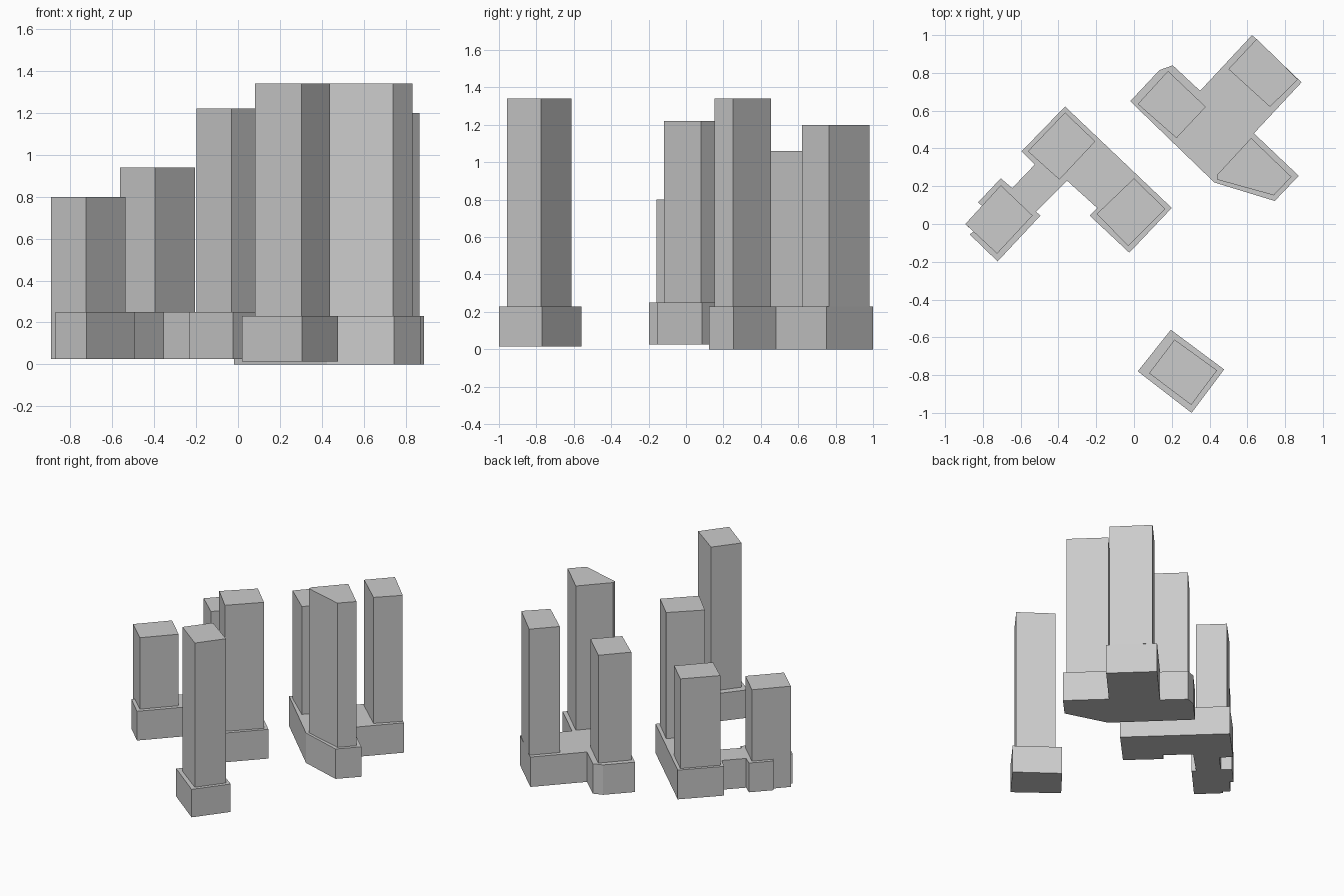
import bpy
import bmesh


def prism(name, outline, z0, z1):
    """Extrude a plan outline into a closed flat-faced block."""
    bm = bmesh.new()
    base = bm.faces.new([bm.verts.new((x, y, z0)) for x, y in outline])
    top = bmesh.ops.extrude_face_region(bm, geom=[base], use_keep_orig=True)
    verts = [g for g in top["geom"] if isinstance(g, bmesh.types.BMVert)]
    bmesh.ops.translate(bm, verts=verts, vec=(0, 0, z1 - z0))
    bmesh.ops.recalc_face_normals(bm, faces=bm.faces[:])
    mesh = bpy.data.meshes.new(name)
    bm.to_mesh(mesh)
    bm.free()
    obj = bpy.data.objects.new(name, mesh)
    bpy.context.collection.objects.link(obj)
    return obj


def block(name, base, roof, podium, towers):
    """A shared podium with towers standing on its roof."""
    prism(name + "_podium", podium, base, roof)
    for i, (height, outline) in enumerate(towers, 1):
        prism(f"{name}_tower_{i}", outline, roof, height)


# Back right block: branching podium with three towers
block("back_block", 0.0, 0.23,
      [(-0.02, 0.65), (0.135, 0.815), (0.205, 0.84), (0.35, 0.705), (0.625, 1.0),
       (0.887, 0.75), (0.635, 0.48), (0.872, 0.255), (0.745, 0.122), (0.425, 0.22)],
      [(1.06, [(0.02, 0.635), (0.18, 0.81), (0.38, 0.62), (0.225, 0.455)]),
       (1.20, [(0.50, 0.82), (0.65, 0.98), (0.867, 0.765), (0.72, 0.62)]),
       (1.34, [(0.44, 0.26), (0.62, 0.455), (0.833, 0.25), (0.74, 0.152), (0.44, 0.235)])])

# Left block: L-shaped podium; the west tower's corner runs down past the podium
block("left_block", 0.025, 0.25,
      [(-0.87, -0.055), (-0.85, -0.041), (-0.893, 0.0), (-0.805, 0.096), (-0.825, 0.115),
       (-0.705, 0.242), (-0.645, 0.19), (-0.525, 0.315), (-0.595, 0.385), (-0.365, 0.622),
       (0.20, 0.085), (-0.025, -0.152), (-0.235, 0.045), (-0.195, 0.085), (-0.355, 0.23),
       (-0.52, 0.065), (-0.495, 0.045), (-0.722, -0.198)],
      [(0.80, [(-0.893, 0.0), (-0.705, 0.205), (-0.537, 0.045), (-0.725, -0.157)]),
       (0.94, [(-0.562, 0.385), (-0.365, 0.59), (-0.205, 0.437), (-0.395, 0.235)]),
       (1.22, [(-0.197, 0.053), (0.0, 0.242), (0.165, 0.08), (-0.03, -0.117)])])

# Front block: single tower on a square podium
block("front_block", 0.015, 0.23,
      [(0.02, -0.78), (0.195, -0.56), (0.477, -0.77), (0.305, -1.0)],
      [(1.34, [(0.08, -0.79), (0.215, -0.612), (0.44, -0.775), (0.303, -0.958)])])
